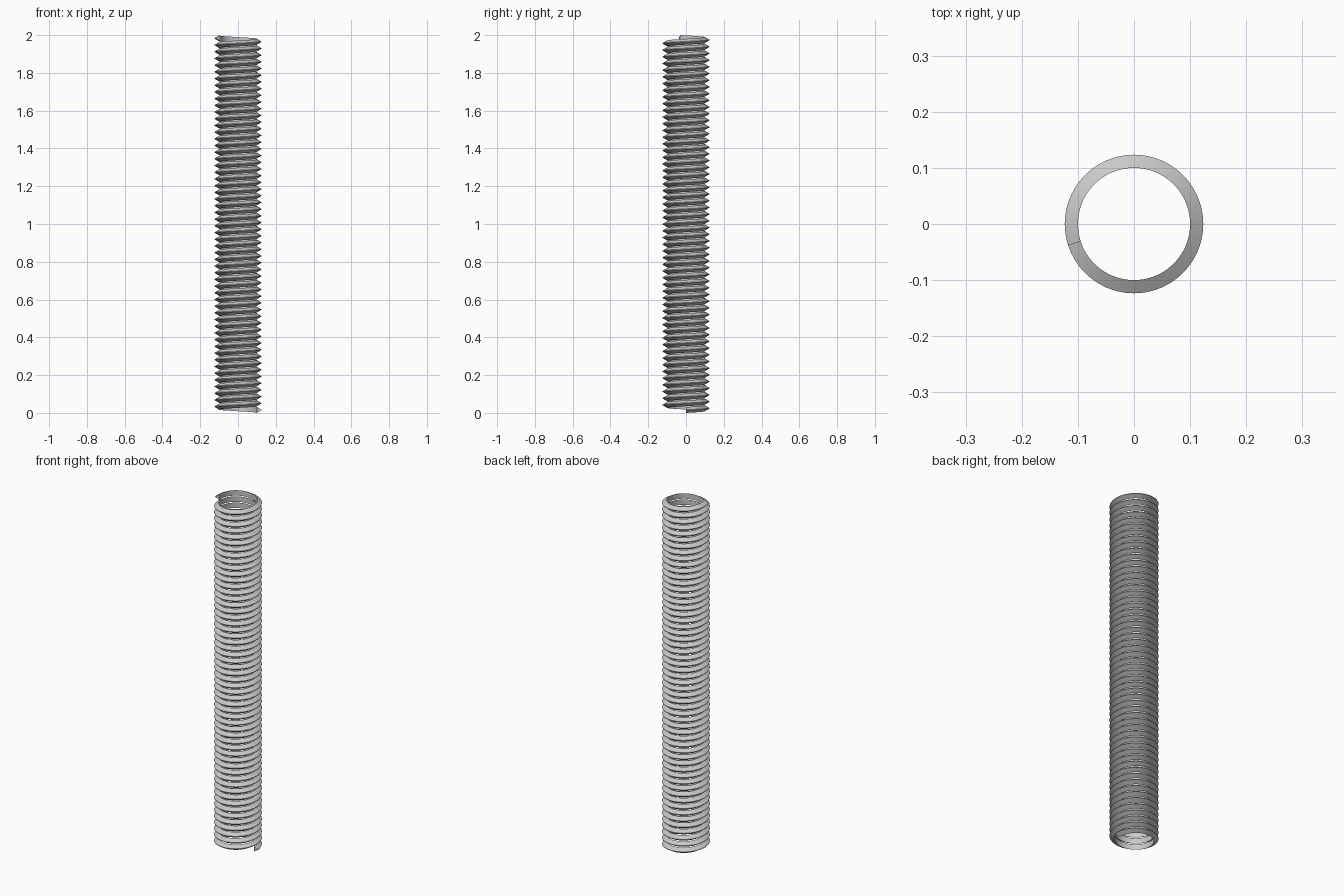
import bpy, bmesh, math

cube = bpy.data.objects.get("Cube")
if cube:
    bpy.data.objects.remove(cube)

# Main dimensions
HEIGHT = 2.0
INNER, OUTER = 0.1, 0.1235
BASE, CREST = 0.031, 0.003
TURNS = 55.55
STEPS_PER_TURN = 60
pitch = (HEIGHT - BASE) / TURNS

# One plain grey metal
steel = bpy.data.materials.new("grey_steel")
steel.use_nodes = True
colour = (0.58, 0.58, 0.58, 1)
steel.diffuse_color = colour
steel.node_tree.nodes["Principled BSDF"].inputs["Base Color"].default_value = colour

# Tooth cross-section as (radius, height)
profile = [
    (INNER, 0),
    (OUTER, (BASE - CREST) / 2),
    (OUTER, (BASE + CREST) / 2),
    (INNER, BASE),
]

# Sweep the tooth along a right-handed helix starting at +x
bm = bmesh.new()
steps = round(TURNS * STEPS_PER_TURN)
rings = []
for i in range(steps + 1):
    turn = TURNS * i / steps
    angle = math.tau * turn
    rings.append([bm.verts.new((r * math.cos(angle), r * math.sin(angle), z + pitch * turn))
                  for r, z in profile])

count = len(profile)
for low, high in zip(rings, rings[1:]):
    for k in range(count):
        n = (k + 1) % count
        bm.faces.new((low[k], high[k], high[n], low[n]))

# Close both ends of the thread
bm.faces.new(rings[0])
bm.faces.new(rings[-1])
bmesh.ops.recalc_face_normals(bm, faces=bm.faces)

mesh = bpy.data.meshes.new("screw_thread")
bm.to_mesh(mesh)
bm.free()
mesh.materials.append(steel)
thread = bpy.data.objects.new("screw_thread", mesh)
bpy.context.collection.objects.link(thread)

# Smooth around the helix, sharp at the crest and root
bpy.ops.object.select_all(action="DESELECT")
thread.select_set(True)
bpy.context.view_layer.objects.active = thread
bpy.ops.object.shade_smooth_by_angle(angle=math.radians(25))
